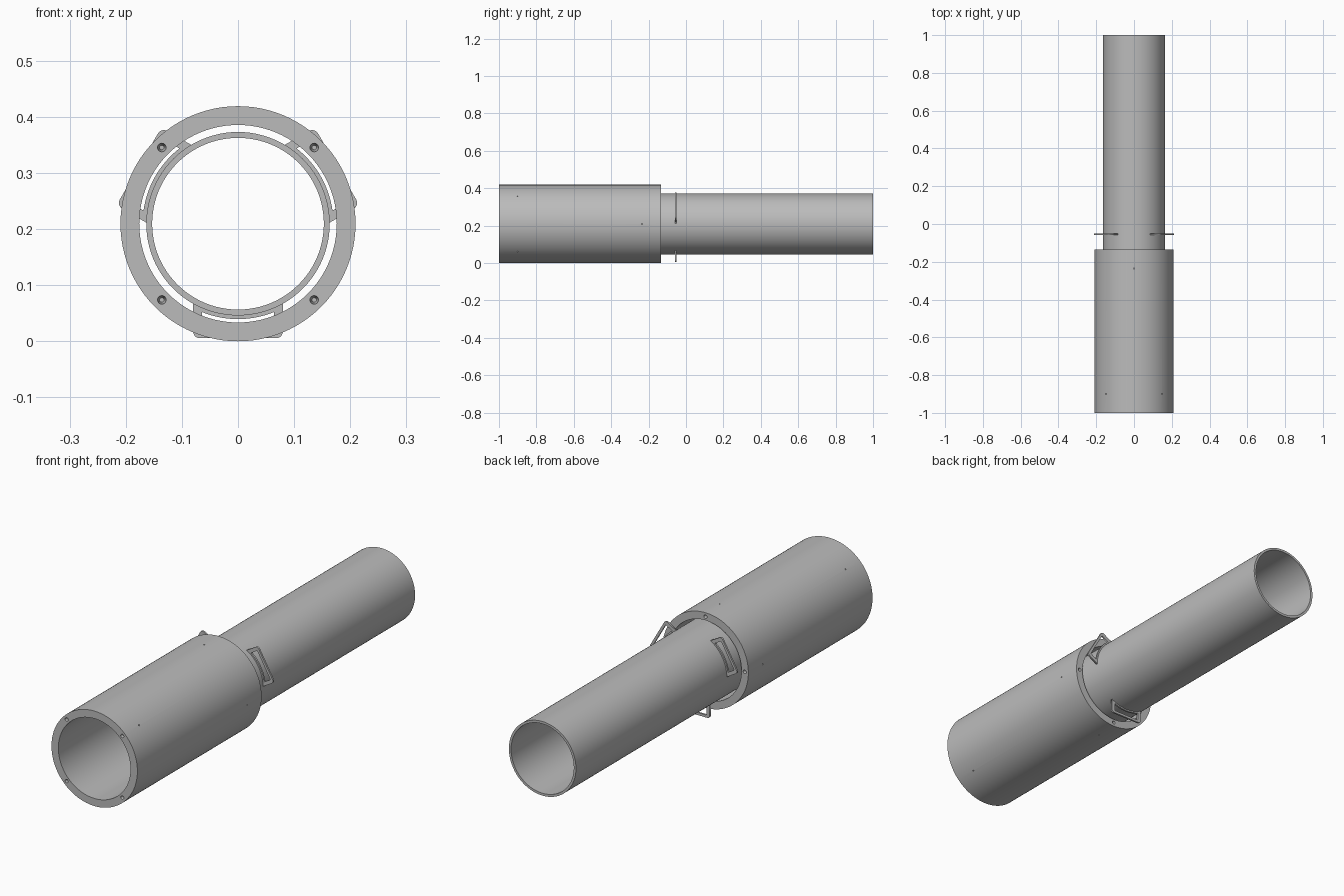
import bpy, bmesh
from math import sin, cos, pi, radians, sqrt, asin
from mathutils import Matrix, Vector

cube = bpy.data.objects.get("Cube")
if cube:
    bpy.data.objects.remove(cube, do_unlink=True)

AXIS_Z = 0.2095
OUT_R, BORE_R = 0.2095, 0.176
IN_R, IN_BORE = 0.1635, 0.153
FRONT, JOINT, BACK = -1.0, -0.135, 1.0
SLEEVE_R = 0.192

grey = bpy.data.materials.new("plain grey")
grey.use_nodes = True
grey.diffuse_color = (0.5, 0.5, 0.5, 1)
grey.node_tree.nodes["Principled BSDF"].inputs["Base Color"].default_value = (0.5, 0.5, 0.5, 1)


def add_object(name, bm):
    bmesh.ops.recalc_face_normals(bm, faces=bm.faces)
    mesh = bpy.data.meshes.new(name)
    bm.to_mesh(mesh)
    bm.free()
    obj = bpy.data.objects.new(name, mesh)
    bpy.context.collection.objects.link(obj)
    mesh.materials.append(grey)
    return obj


def activate(obj):
    bpy.ops.object.select_all(action='DESELECT')
    obj.select_set(True)
    bpy.context.view_layer.objects.active = obj


def smooth(obj):
    activate(obj)
    bpy.ops.object.shade_smooth_by_angle(angle=radians(30))


def tube(name, outer, inner, y0, y1, sides=96):
    """Hollow pipe along y, spun from a rectangular wall section."""
    bm = bmesh.new()
    section = [(outer, y0), (outer, y1), (inner, y1), (inner, y0)]
    verts = [bm.verts.new((r, y, AXIS_Z)) for r, y in section]
    edges = [bm.edges.new((verts[i], verts[(i + 1) % 4])) for i in range(4)]
    bmesh.ops.spin(bm, geom=verts + edges, cent=(0, 0, AXIS_Z), axis=(0, 1, 0),
                   angle=2 * pi, steps=sides, use_merge=True)
    bmesh.ops.remove_doubles(bm, verts=bm.verts, dist=1e-5)
    return add_object(name, bm)


def add_pin(bm, start, direction, radius, length, tip):
    """Cylinder with a conical tip, used to drill a blind hole."""
    direction = Vector(direction)
    turn = direction.to_track_quat('Z', 'Y').to_matrix().to_4x4()
    pieces = [(radius, radius, length, length / 2)]
    if tip:
        pieces = [(radius, tip, length, length / 2)]
    for r1, r2, depth, offset in pieces:
        place = Matrix.Translation(Vector(start) + direction * offset) @ turn
        bmesh.ops.create_cone(bm, cap_ends=True, segments=16, radius1=r1,
                              radius2=r2, depth=depth, matrix=place)


# Tubes
outer_tube = tube("outer_tube", OUT_R, BORE_R, FRONT, JOINT)
inner_tube = tube("inner_tube", IN_R, IN_BORE, -0.2, BACK)

# Screw holes in both end rims, with small set-screw holes through the side
drill = bmesh.new()
for end, inward, first in ((FRONT, 1, 45), (JOINT, -1, 0)):
    for k in range(4):
        a = radians(first + 90 * k)
        out = Vector((cos(a), 0, sin(a)))
        centre = Vector((0, 0, AXIS_Z))
        add_pin(drill, centre + out * SLEEVE_R + Vector((0, end - inward * 0.002, 0)),
                (0, inward, 0), 0.008, 0.03, 0.004)
        add_pin(drill, centre + out * (OUT_R + 0.005) + Vector((0, end + inward * 0.1, 0)),
                -out, 0.003, 0.02, 0)
cutter = add_object("screw_hole_cutter", drill)
mod = outer_tube.modifiers.new("screw holes", 'BOOLEAN')
mod.object = cutter
mod.operation = 'DIFFERENCE'
mod.solver = 'EXACT'
activate(outer_tube)
bpy.ops.object.modifier_apply(modifier=mod.name)
bpy.data.objects.remove(cutter, do_unlink=True)

smooth(outer_tube)
smooth(inner_tube)


# Slotted spacer plates around the inner tube
def outline(half, low, high, corner):
    """Curved foot at radius low, straight top at height high, rounded corners."""
    span = asin(half / low)
    pts = [(low * sin(span * t / 8), low * cos(span * t / 8)) for t in range(-8, 9)]
    for side in (1, -1):
        arc = [radians(18 * k) for k in range(6)]
        turn = [(side * (half - corner + corner * cos(a)),
                 high - corner + corner * sin(a)) for a in arc]
        pts += turn if side > 0 else turn[::-1]
    return pts


def spacer(name, degrees):
    a = radians(degrees - 90)
    curve = bpy.data.curves.new(name, 'CURVE')
    curve.dimensions = '2D'
    curve.fill_mode = 'BOTH'
    curve.extrude = 0.004
    for loop in (outline(0.08, IN_R - 0.001, 0.204, 0.012),
                 outline(0.064, 0.17, 0.193, 0.004)):
        spline = curve.splines.new('POLY')
        spline.points.add(len(loop) - 1)
        spline.use_cyclic_u = True
        for point, (u, v) in zip(spline.points, loop):
            point.co = (u * cos(a) - v * sin(a), u * sin(a) + v * cos(a), 0, 1)
    obj = bpy.data.objects.new(name, curve)
    bpy.context.collection.objects.link(obj)
    obj.rotation_euler = (pi / 2, 0, 0)
    obj.location = (0, -0.055, AXIS_Z)
    curve.materials.append(grey)
    activate(obj)
    bpy.ops.object.convert(target='MESH')


for name, degrees in (("left_spacer", 30), ("right_spacer", 150), ("bottom_spacer", 270)):
    spacer(name, degrees)
